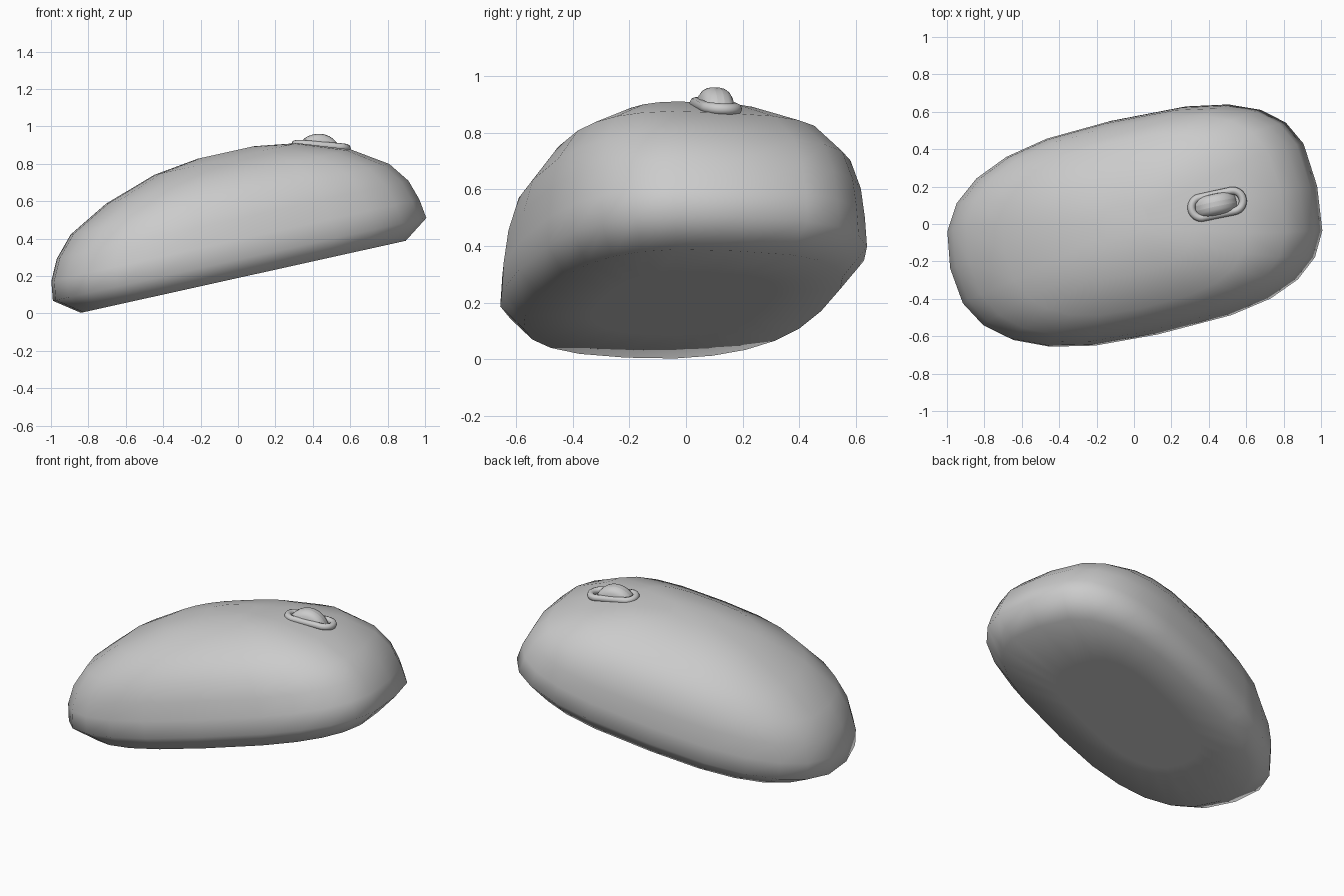
import bpy, bmesh
from math import sin, cos, pi, radians, copysign
from mathutils import Matrix

cube = bpy.data.objects.get("Cube")
if cube:
    bpy.data.objects.remove(cube)

grey = bpy.data.materials.new("plain_grey")
grey.use_nodes = True
colour = (0.6, 0.6, 0.6, 1)
grey.diffuse_color = colour
grey.node_tree.nodes["Principled BSDF"].inputs["Base Color"].default_value = colour

# Resting pose of the whole mouse: turned a little and nose raised
TILT = radians(12.5)
POSE = (Matrix.Rotation(-TILT, 4, 'Y') @ Matrix.Translation((0.06, 0, 0.185))
        @ Matrix.Rotation(TILT, 4, 'Z') @ Matrix.Translation((0, -0.02, 0)))


def finish(obj, name, matrix, angle):
    obj.name = obj.data.name = name
    obj.data.materials.clear()
    obj.data.materials.append(grey)
    obj.matrix_world = matrix
    bpy.ops.object.select_all(action='DESELECT')
    obj.select_set(True)
    bpy.context.view_layer.objects.active = obj
    bpy.ops.object.shade_smooth_by_angle(angle=radians(angle))


def outline(length, width, shift, z):
    """Rounded plan outline, squarer at the nose than at the tail."""
    pts = []
    for i in range(SIDES):
        a = 2 * pi * i / SIDES
        c, s = cos(a), sin(a)
        power = 2 / (3.0 if c > 0 else 2.5)
        pts.append((shift + 1.025 * length * copysign(abs(c) ** power, c),
                    0.585 * width * copysign(abs(s) ** power, s), z))
    return pts


# Shell: stacked outlines (length scale, width scale, shift, height)
SIDES = 24
LEVELS = [(0.5, 0.5, 0, 0), (0.87, 0.87, 0, 0), (1, 1, 0, 0.095), (0.985, 0.99, 0, 0.2),
          (0.94, 0.97, 0.01, 0.31), (0.85, 0.92, 0.02, 0.42), (0.65, 0.77, 0.04, 0.54),
          (0.38, 0.46, 0.05, 0.635), (0.15, 0.18, 0.06, 0.669)]
bm = bmesh.new()
rings = [[bm.verts.new(p) for p in outline(*level)] for level in LEVELS]
for low, high in zip(rings, rings[1:]):
    for i in range(SIDES):
        j = (i + 1) % SIDES
        bm.faces.new((low[i], low[j], high[j], high[i]))
bm.faces.new(rings[-1])
bm.faces.new(rings[0][::-1])
mesh = bpy.data.meshes.new("shell")
bm.to_mesh(mesh)
bm.free()
shell = bpy.data.objects.new("shell", mesh)
bpy.context.collection.objects.link(shell)
finish(shell, "shell", POSE, 80)

# Wheel surround: a torus stretched into an oval
SEAT = POSE @ Matrix.Translation((0.577, 0, 0.592)) @ Matrix.Rotation(radians(17), 4, 'Y')
bpy.ops.mesh.primitive_torus_add(major_segments=32, minor_segments=8,
                                 major_radius=0.055, minor_radius=0.021)
surround = bpy.context.object
for v in surround.data.vertices:
    v.co.x += copysign(0.085, v.co.x)
finish(surround, "wheel_surround", SEAT, 60)

# Scroll wheel: rounded disc, mostly sunk in the shell
bpy.ops.mesh.primitive_cylinder_add(vertices=32, radius=0.125, depth=0.115)
wheel = bpy.context.object
wheel.data.transform(Matrix.Rotation(pi / 2, 4, 'X'))
bevel = wheel.modifiers.new("rounded_rim", 'BEVEL')
bevel.width = 0.045
bevel.segments = 4
bevel.limit_method = 'ANGLE'
finish(wheel, "scroll_wheel", SEAT @ Matrix.Translation((-0.01, 0, -0.06)), 60)
